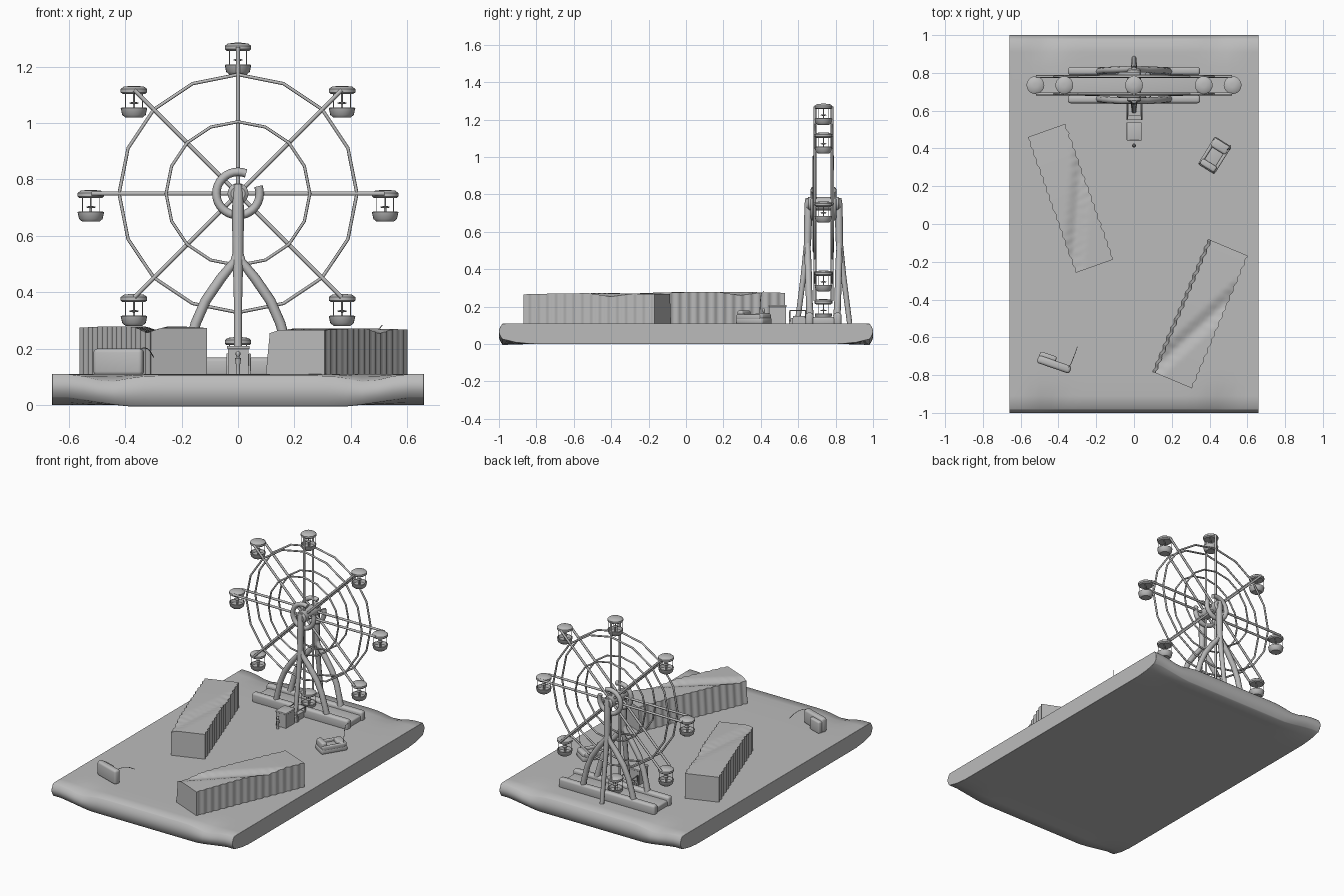
import bpy, bmesh, math
from mathutils import Matrix, Vector

old = bpy.data.objects.get("Cube")
if old:
    bpy.data.objects.remove(old, do_unlink=True)

grey = bpy.data.materials.new("plain grey")
grey.use_nodes = True
grey.diffuse_color = (0.5, 0.5, 0.5, 1)
grey.node_tree.nodes["Principled BSDF"].inputs["Base Color"].default_value = (0.5, 0.5, 0.5, 1)

HUB = Vector((0, 0.735, 0.75))
GROUND = 0.115


def add(name, data, matrix=None):
    ob = bpy.data.objects.new(name, data)
    bpy.context.collection.objects.link(ob)
    data.materials.append(grey)
    if matrix:
        ob.matrix_world = matrix
    return ob


def from_bmesh(name, bm, matrix=None, smooth=40):
    bmesh.ops.recalc_face_normals(bm, faces=bm.faces)
    mesh = bpy.data.meshes.new(name)
    bm.to_mesh(mesh)
    bm.free()
    ob = add(name, mesh, matrix)
    if smooth:
        bpy.ops.object.select_all(action='DESELECT')
        ob.select_set(True)
        bpy.context.view_layer.objects.active = ob
        bpy.ops.object.shade_smooth_by_angle(angle=math.radians(smooth))
    return ob


def box(name, x, y, z, matrix=None, bevel=0.0):
    """Box from (low, high) pairs on each axis."""
    bm = bmesh.new()
    bmesh.ops.create_cube(bm, size=1)
    for v in bm.verts:
        v.co = [sum(r) / 2 + c * (r[1] - r[0]) for r, c in zip((x, y, z), v.co)]
    if bevel:
        bmesh.ops.bevel(bm, geom=bm.edges[:], offset=bevel, segments=3, profile=0.5, affect='EDGES')
    return from_bmesh(name, bm, matrix)


def lathe(name, profile, matrix, sides=20):
    """Spin (radius, height) points about z."""
    bm = bmesh.new()
    rings = []
    for r, h in profile:
        rings.append([bm.verts.new((r * math.cos(2 * math.pi * i / sides),
                                    r * math.sin(2 * math.pi * i / sides), h)) for i in range(sides)])
    for a, b in zip(rings, rings[1:]):
        for i in range(sides):
            j = (i + 1) % sides
            bm.faces.new((a[i], a[j], b[j], b[i]))
    bm.faces.new(rings[0])
    bm.faces.new(rings[-1])
    return from_bmesh(name, bm, matrix)


def tubes(name, paths, radius, closed=False, taper=None, matrix=None):
    cu = bpy.data.curves.new(name, 'CURVE')
    cu.dimensions = '3D'
    cu.bevel_depth = radius
    cu.bevel_resolution = 2
    cu.use_fill_caps = True
    for path in paths:
        sp = cu.splines.new('POLY')
        sp.points.add(len(path) - 1)
        sp.use_cyclic_u = closed
        for i, (p, co) in enumerate(zip(sp.points, path)):
            p.co = (*co, 1)
            p.radius = taper[i] if taper else 1
    return add(name, cu, matrix)


def polar(r, angle, y):
    return (r * math.cos(angle), y, HUB.z + r * math.sin(angle))


# Ground slab with wavy ends
bm = bmesh.new()
bmesh.ops.create_cube(bm, size=2)
bmesh.ops.subdivide_edges(bm, edges=bm.edges[:], cuts=23, use_grid_fill=True)
for v in bm.verts:
    x, y, up = v.co.x * 0.66, v.co.y, v.co.z
    end = max(0, (abs(y) - 0.8) / 0.2) ** 2
    dip = math.exp(-((abs(x) - 0.46) / 0.08) ** 2)
    corner = min(1, max(0, (abs(x) - 0.4) / 0.2))
    z = 0.06 + 0.055 * up
    z += end * ((0.03 * corner - 0.005) * (1 - up) / 2 - (0.022 * dip + 0.006 * (1 - corner)) * (1 + up) / 2)
    v.co = (x, y * (1 - 0.02 * up * up * end), z - 0.005)
slab = from_bmesh("ground_slab", bm, smooth=60)
bev = slab.modifiers.new("soft_edge", 'BEVEL')
bev.width = 0.02
bev.segments = 3
bev.angle_limit = math.radians(60)


# Pleated halls with creased roofs
def hall(name, x, y, turn, length=0.762, width=0.218, height=0.165, lean=0.0):
    bm = bmesh.new()
    stations, across = 84, 12
    rows = []
    for i in range(stations + 1):
        t = i / stations
        pleat = 0.004 * math.cos(t * 15 * 2 * math.pi) if 0 < i < stations else 0
        half = width / 2 + pleat - 0.004
        ly = (t - 0.5) * length
        row = [bm.verts.new((-half - lean, ly, 0))]
        for k in range(across + 1):
            s = 2 * k / across - 1
            fold = max(0, 1 - abs(s - (3.3 * t - 1.2)) * 1.8)
            row.append(bm.verts.new((s * half, ly, height - 0.018 * fold + 0.006 * math.sin(3 * t))))
        row.append(bm.verts.new((half, ly, 0)))
        rows.append(row)
    for a, b in zip(rows, rows[1:]):
        for k in range(len(a)):
            j = (k + 1) % len(a)
            bm.faces.new((a[k], a[j], b[j], b[k]))
    bm.faces.new(rows[0])
    bm.faces.new(rows[-1])
    from_bmesh(name, bm, Matrix.Translation((x, y, 0.108)) @ Matrix.Rotation(math.radians(turn), 4, 'Z'))


hall("left_hall", -0.336, 0.136, 19.5)
hall("right_hall", 0.357, -0.478, -22.8, height=0.158, lean=0.015)

# Wheel plinth
box("plinth", (-0.34, 0.34), (0.66, 0.81), (0.1, 0.145), bevel=0.01)
for name, sign in (("front", -1), ("rear", 1)):
    yc = HUB.y + sign * 0.075
    box(name + "_plinth_rail", (-0.35, 0.35), (yc - 0.021, yc + 0.021), (0.1, 0.168), bevel=0.014)

    # Wheel rims, spokes and hub ring
    yr = HUB.y + sign * 0.046
    steps = [i * math.pi / 8 for i in range(16)]
    tubes(name + "_outer_rim", [[polar(0.422, a, yr) for a in steps]], 0.006, True)
    tubes(name + "_inner_rim", [[polar(0.255, a, yr + sign * 0.006) for a in steps]], 0.0055, True)
    tubes(name + "_spokes", [[polar(0.01, a, yr), polar(0.52, a, yr)] for a in steps[::2]], 0.0075)
    arc = [math.radians(68 + i * 312 / 28) for i in range(29)]
    tubes(name + "_hub_ring", [[polar(0.077, a, yr + sign * 0.008) for a in arc]], 0.015)

    # Support column and splayed legs
    def out(d):
        return HUB.y + sign * d
    tubes(name + "_column", [[(0, out(0.081), 0.782), (0, out(0.081), 0.75), (0, out(0.083), 0.65),
                              (0, out(0.085), 0.54), (0, out(0.105), 0.38), (0, out(0.14), 0.11)]],
          0.02, taper=(0.75, 1, 1.05, 0.95, 0.75, 0.7))
    legs = [[(m * 0.0, out(0.084), 0.56), (m * 0.012, out(0.084), 0.51), (m * 0.06, out(0.083), 0.45),
             (m * 0.115, out(0.08), 0.37), (m * 0.15, out(0.078), 0.29),
             (m * 0.172, out(0.075), 0.21), (m * 0.185, out(0.072), 0.15)] for m in (-1, 1)]
    tubes(name + "_legs", legs, 0.018, taper=(0.7, 0.85, 1, 1, 1, 1, 1.1))

lathe("axle", [(0.025, -0.09), (0.037, -0.08), (0.037, 0.08), (0.025, 0.09)],
      Matrix.Translation(HUB) @ Matrix.Rotation(math.pi / 2, 4, 'X'))

# Eight hanging cabins
for i in range(8):
    here = Matrix.Translation(polar(0.522, i * math.pi / 4, HUB.y))
    lathe(f"cabin_roof_{i}", [(0.04, -0.016), (0.047, -0.01), (0.047, 0.002), (0.036, 0.01), (0.012, 0.013)], here)
    lathe(f"cabin_bowl_{i}", [(0.03, -0.1), (0.042, -0.09), (0.047, -0.066), (0.042, -0.064),
                              (0.036, -0.082), (0.01, -0.084)], here)
    lathe(f"cabin_table_{i}", [(0.004, -0.084), (0.004, -0.052), (0.016, -0.05), (0.016, -0.046),
                               (0.003, -0.044), (0.003, -0.01)], here, 10)
    tubes(f"cabin_posts_{i}", [[(px, py, -0.07), (px, py, -0.01)]
                               for px in (-0.03, 0.03) for py in (-0.026, 0.026)], 0.0015, matrix=here)

# Ticket booth, steps and attendant
box("booth", (-0.036, 0.038), (0.445, 0.535), (0.1, 0.198))
box("booth_roof", (-0.039, 0.041), (0.442, 0.538), (0.198, 0.21), bevel=0.004)
box("booth_step", (-0.04, 0.045), (0.55, 0.572), (0.1, 0.14))
box("boarding_deck", (-0.03, 0.035), (0.572, 0.65), (0.1, 0.15))
tubes("boarding_rails", [[(x, 0.555, 0.12), (x, 0.555, 0.18), (x, 0.64, 0.18), (x, 0.64, 0.14)]
                         for x in (-0.037, 0.042)], 0.004)
lathe("attendant", [(0.008, 0), (0.007, 0.03), (0.011, 0.055), (0.004, 0.06), (0.008, 0.068),
                    (0.008, 0.076), (0.003, 0.082)], Matrix.Translation((0, 0.415, 0.11)), 10)


# Small cars with an antenna
def place(x, y, turn):
    return Matrix.Translation((x, y, GROUND)) @ Matrix.Rotation(math.radians(turn), 4, 'Z')


here = place(0.427, 0.363, 58)
box("car_body", (-0.085, 0.085), (-0.052, 0.052), (-0.01, 0.028), here, 0.012)
for side in (-1, 1):
    yc = side * 0.043
    box("car_side", (-0.08, 0.07), (yc - 0.009, yc + 0.009), (0.015, 0.045), here, 0.007)
box("car_nose", (0.03, 0.082), (-0.048, 0.048), (0.015, 0.05), here, 0.012)
box("car_seat", (-0.08, -0.045), (-0.045, 0.045), (0.015, 0.065), here, 0.01)
tubes("car_antenna", [[(0.06, -0.04, 0.03), (0.068, -0.041, 0.13), (0.074, -0.042, 0.155),
                       (0.09, -0.043, 0.168)]], 0.0018, matrix=here)

here = place(-0.42, -0.735, -19)
box("cart_body", (-0.092, 0.092), (-0.03, 0.012), (-0.01, 0.085), here, 0.014)
box("cart_back", (-0.09, 0.002), (0.0, 0.034), (-0.01, 0.07), here, 0.01)
tubes("cart_antenna", [[(0.075, -0.005, 0.08), (0.083, 0.02, 0.088), (0.085, 0.055, 0.085),
                        (0.086, 0.085, 0.075), (0.086, 0.12, 0.055)]], 0.0018, matrix=here)
